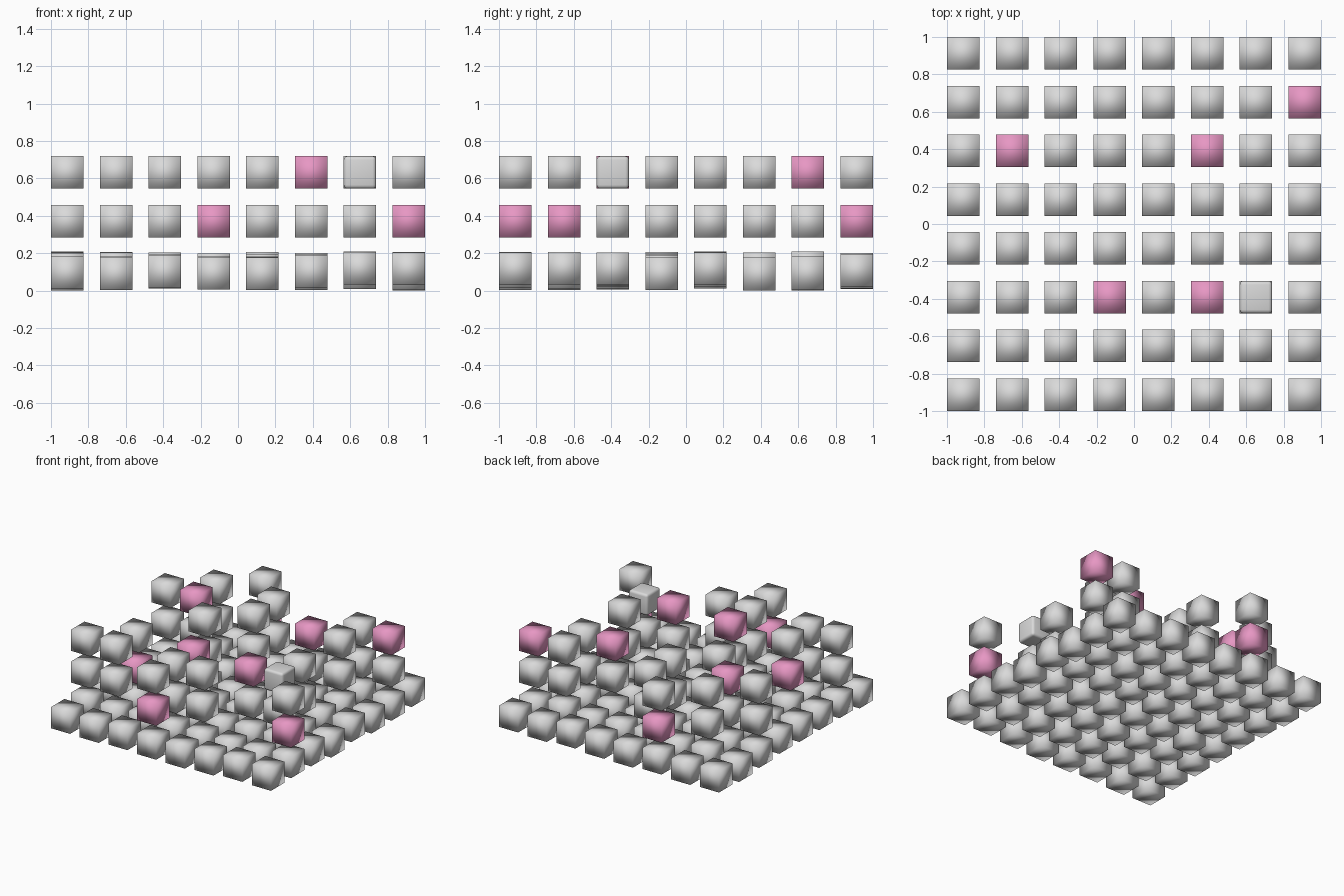
import bpy, bmesh, random

if "Cube" in bpy.data.objects:
    bpy.data.objects.remove(bpy.data.objects["Cube"])

random.seed(4)
SIZE = 0.174
PITCH = (2 - SIZE) / 7
BASE_Z = 0.107


def material(name, color):
    m = bpy.data.materials.new(name)
    m.diffuse_color = (*color, 1)
    m.use_nodes = True
    m.node_tree.nodes["Principled BSDF"].inputs["Base Color"].default_value = m.diffuse_color
    return m


grey = material("light_grey", (0.7, 0.7, 0.7))
pink = material("pink", (0.8, 0.31, 0.55))


def cube_mesh(name, mat, bevel=0.0):
    """Smooth-shaded cube, optionally with rounded edges."""
    bm = bmesh.new()
    bmesh.ops.create_cube(bm, size=SIZE)
    if bevel:
        bmesh.ops.bevel(bm, geom=bm.edges[:], offset=bevel, segments=3,
                        profile=0.5, affect='EDGES')
    for f in bm.faces:
        f.smooth = True
    mesh = bpy.data.meshes.new(name)
    bm.to_mesh(mesh)
    bm.free()
    mesh.materials.append(mat)
    return mesh


meshes = {
    "#": cube_mesh("grey_block", grey),
    "P": cube_mesh("pink_block", pink),
    "R": cube_mesh("rounded_block", grey, 0.02),
}

# Layer maps: one row per y step, front to back; one character per x step
floor = ["########"] * 8
top = ["...#....",
       "##.##..#",
       ".#.P.PR.",
       "......#.",
       "..#.....",
       "#P.#.P#.",
       ".#.#..#P",
       "..#....."]
# Middle layer carries the top one; a few of its blocks are pink
middle_pink = {(3, 0), (7, 1), (1, 2), (2, 7)}
middle = ["".join("." if c == "." else "P" if (i, j) in middle_pink else "#"
                  for i, c in enumerate(row)) for j, row in enumerate(top)]

for level, (part, rows) in enumerate([("floor_block", floor),
                                      ("middle_block", middle),
                                      ("top_block", top)]):
    for j, row in enumerate(rows):
        for i, c in enumerate(row):
            if c == ".":
                continue
            # Floor blocks sit at slightly uneven heights
            z = BASE_Z + random.uniform(-0.02, 0.016) if level == 0 \
                else 0.11 + PITCH * level
            ob = bpy.data.objects.new(f"{part}_{i}_{j}", meshes[c])
            ob.location = ((i - 3.5) * PITCH, (j - 3.5) * PITCH, z)
            bpy.context.collection.objects.link(ob)
